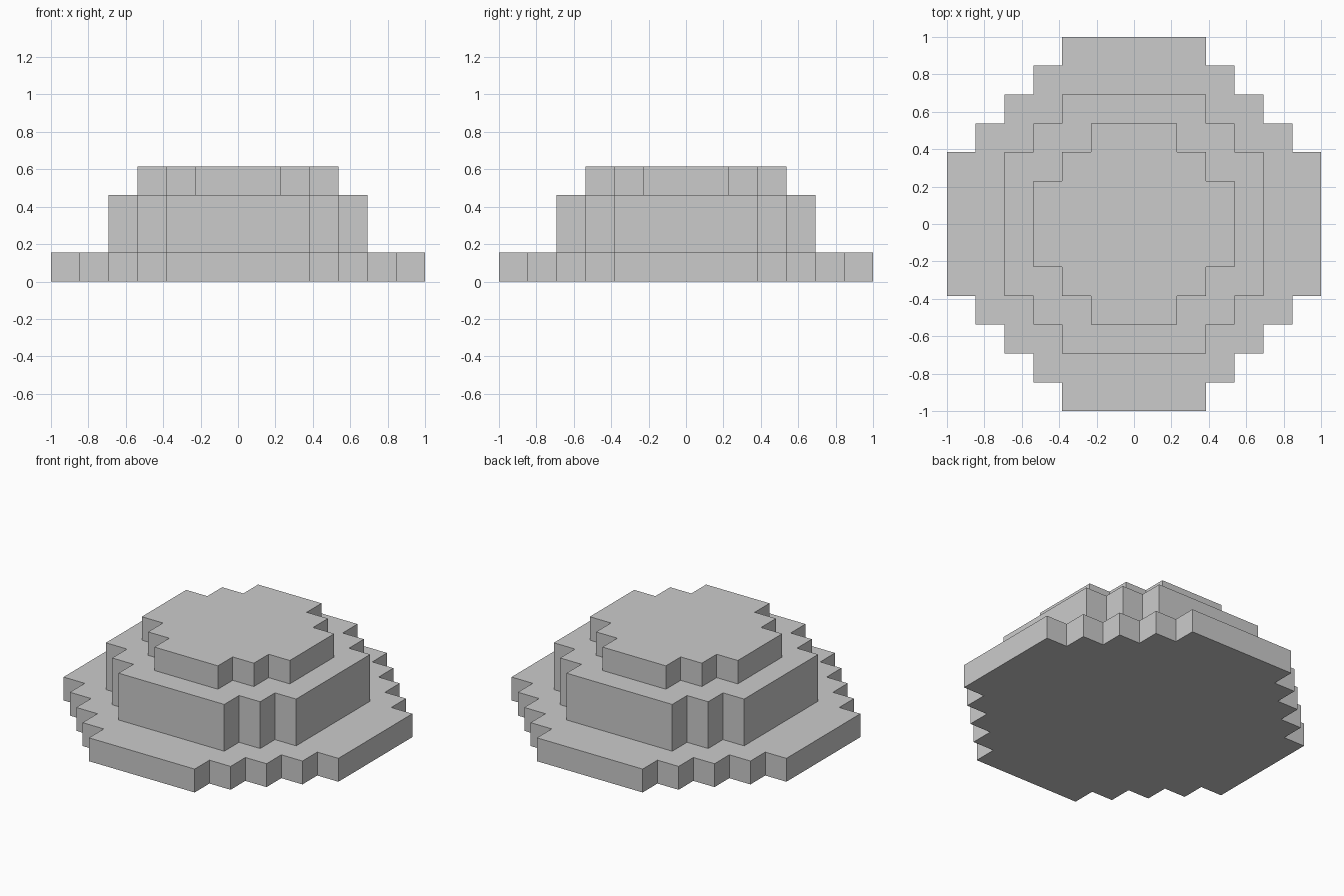
import bpy, bmesh

if "Cube" in bpy.data.objects:
    bpy.data.objects.remove(bpy.data.objects["Cube"])

U = 2 / 13  # one block


def stepped_outline(steps):
    # Quarter staircase of block corners, run from the +x side to the +y side
    quarter = []
    for i, (x, y) in enumerate(steps):
        quarter.append((x, y))
        if i + 1 < len(steps):
            quarter.append((steps[i + 1][0], y))
    # Repeat by quarter turns around the centre
    points = []
    for _ in range(4):
        points += quarter
        quarter = [(-y, x) for x, y in quarter]
    return points


def tier(name, steps, bottom, top):
    bm = bmesh.new()
    verts = [bm.verts.new((x * U, y * U, bottom * U)) for x, y in stepped_outline(steps)]
    base = bm.faces.new(verts)
    ext = bmesh.ops.extrude_face_region(bm, geom=[base], use_keep_orig=True)
    moved = [g for g in ext["geom"] if isinstance(g, bmesh.types.BMVert)]
    bmesh.ops.translate(bm, verts=moved, vec=(0, 0, (top - bottom) * U))
    bmesh.ops.recalc_face_normals(bm, faces=bm.faces)
    mesh = bpy.data.meshes.new(name)
    bm.to_mesh(mesh)
    bm.free()
    obj = bpy.data.objects.new(name, mesh)
    bpy.context.collection.objects.link(obj)


def staircase(outer, inner):
    # Outer corners of a diagonal staircase, in blocks
    return [(outer - i, inner + i) for i in range(int(outer - inner) + 1)]


# Wide bottom slab, tall middle drum, small cap
tier("bottom_tier", staircase(6.5, 2.5), 0, 1)
tier("middle_tier", staircase(4.5, 2.5), 1, 3)
tier("top_tier", staircase(3.5, 1.5), 3, 4)
